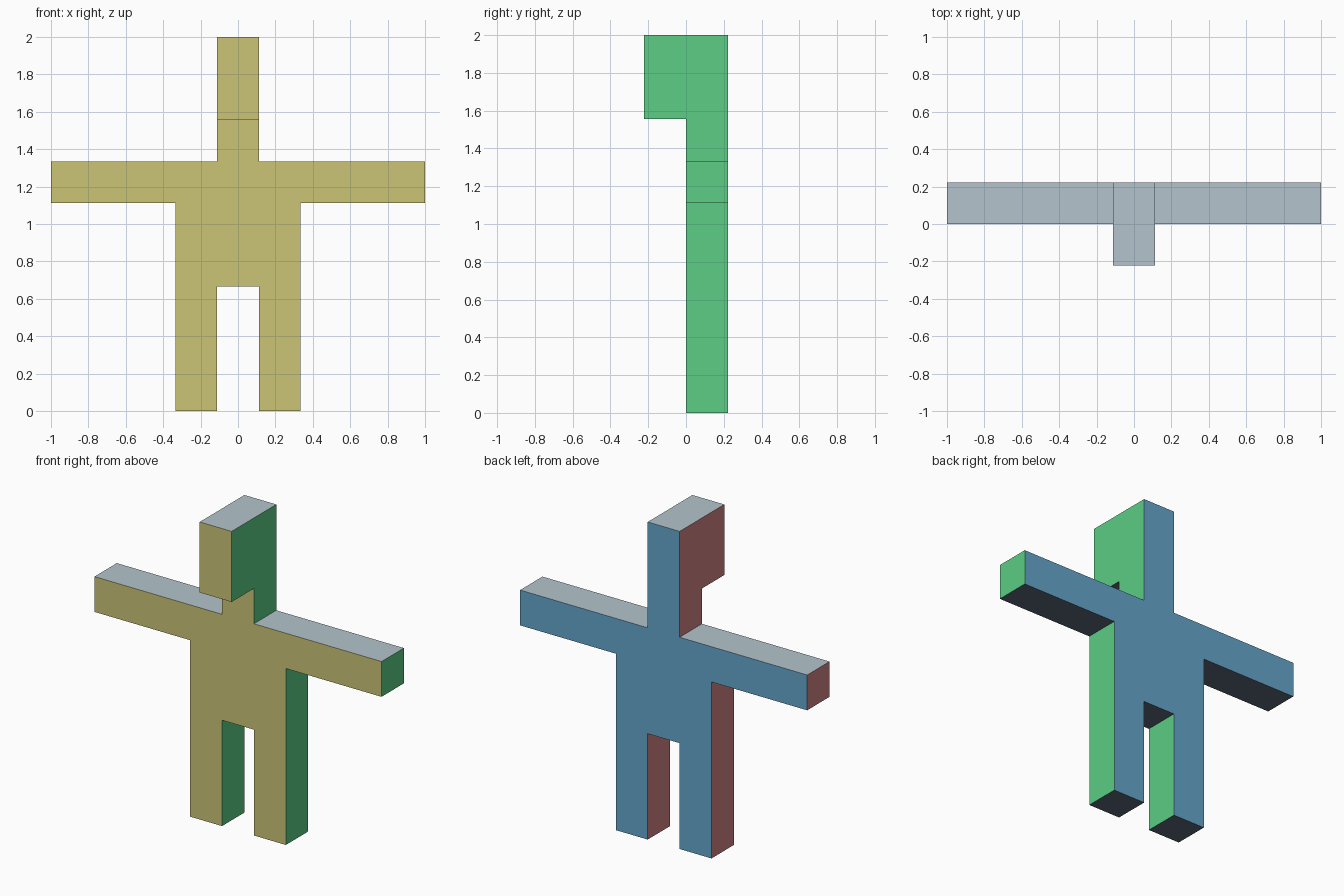
import bpy, bmesh
from mathutils import Vector

if "Cube" in bpy.data.objects:
    bpy.data.objects.remove(bpy.data.objects["Cube"])

U = 2 / 9  # one block; the figure is nine blocks wide and tall


def material(name, rgb):
    m = bpy.data.materials.new(name)
    lin = [((c / 255 + 0.055) / 1.055) ** 2.4 for c in rgb]
    m.diffuse_color = (*lin, 1)
    m.use_nodes = True
    m.node_tree.nodes["Principled BSDF"].inputs["Base Color"].default_value = m.diffuse_color
    return m


# One colour per facing direction
SIDES = [
    (Vector((0, -1, 0)), material("front_yellow", (203, 195, 118))),
    (Vector((0, 1, 0)), material("back_blue", (101, 167, 203))),
    (Vector((1, 0, 0)), material("right_green", (92, 205, 133))),
    (Vector((-1, 0, 0)), material("left_red", (207, 132, 132))),
    (Vector((0, 0, 1)), material("top_grey", (179, 196, 204))),
    (Vector((0, 0, -1)), material("bottom_slate", (92, 101, 119))),
]

# Parts as inclusive block ranges: x, y, z
PARTS = {
    "left_leg": ((-1, -1), (0, 0), (0, 2)),
    "right_leg": ((1, 1), (0, 0), (0, 2)),
    "torso": ((-1, 1), (0, 0), (3, 5)),
    "left_arm": ((-4, -2), (0, 0), (5, 5)),
    "right_arm": ((2, 4), (0, 0), (5, 5)),
    "neck": ((0, 0), (0, 0), (6, 6)),
    "head": ((0, 0), (-1, 0), (7, 8)),
}


def blocks(ranges):
    xs, ys, zs = (range(a, b + 1) for a, b in ranges)
    return [(x, y, z) for x in xs for y in ys for z in zs]


filled = {b for r in PARTS.values() for b in blocks(r)}


def build(name, ranges):
    # Only faces that touch empty space are made, so joints stay clean
    bm = bmesh.new()
    for b in blocks(ranges):
        centre = Vector((b[0], b[1] + 0.5, b[2] + 0.5))
        for i, (n, _) in enumerate(SIDES):
            if tuple(int(b[k] + n[k]) for k in range(3)) in filled:
                continue
            s = Vector((n.y, n.z, n.x))
            t = n.cross(s)
            corners = [centre + (n + s * p + t * q) / 2
                       for p, q in ((-1, -1), (1, -1), (1, 1), (-1, 1))]
            face = bm.faces.new([bm.verts.new(c * U) for c in corners])
            face.material_index = i
    bmesh.ops.remove_doubles(bm, verts=bm.verts[:], dist=1e-4)
    bmesh.ops.dissolve_limit(bm, angle_limit=0.02, verts=bm.verts[:],
                             edges=bm.edges[:], delimit={'MATERIAL'})
    mesh = bpy.data.meshes.new(name)
    for _, m in SIDES:
        mesh.materials.append(m)
    bm.to_mesh(mesh)
    bm.free()
    bpy.context.collection.objects.link(bpy.data.objects.new(name, mesh))


for part, ranges in PARTS.items():
    build(part, ranges)
